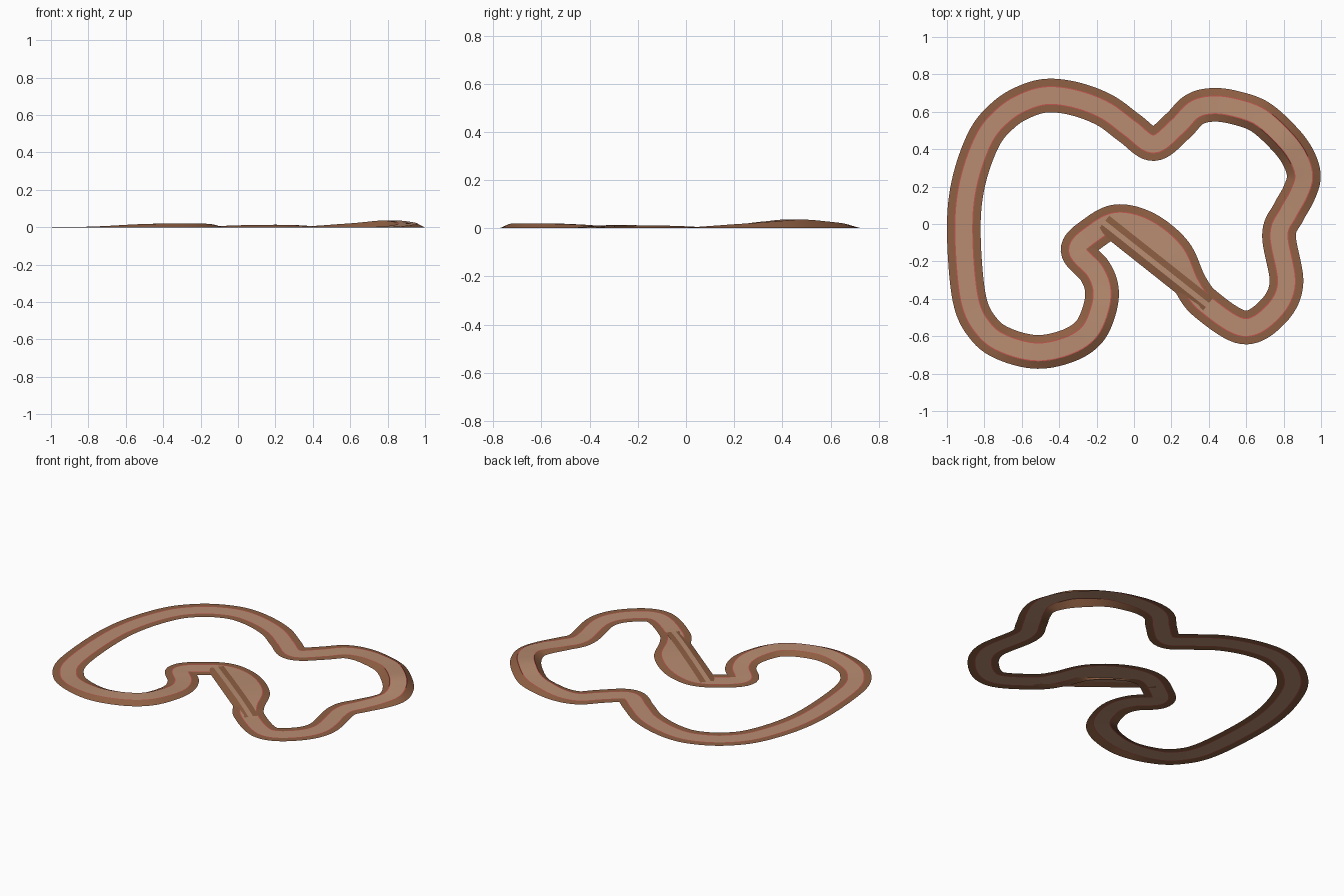
import bpy, math
from mathutils import Vector

if "Cube" in bpy.data.objects:
    bpy.data.objects.remove(bpy.data.objects["Cube"])


def material(name, color):
    m = bpy.data.materials.new(name)
    m.use_nodes = True
    m.diffuse_color = (*color, 1)
    m.node_tree.nodes["Principled BSDF"].inputs["Base Color"].default_value = (*color, 1)
    return m


EARTH, KERB, ROAD = range(3)
MATS = [material("earth brown", (0.275, 0.115, 0.056)),
        material("kerb red", (0.56, 0.09, 0.08)),
        material("road tan", (0.48, 0.265, 0.165))]

# Centre line of the circuit, clockwise: x, y, road height
PATH = [Vector(p) for p in [
    (-.91, -.04, .001), (-.885, .22, .001), (-.8, .46, .001), (-.69, .59, .001),
    (-.57, .66, .001), (-.45, .687, .001), (-.3, .665, .001), (-.15, .605, .001),
    (-.02, .51, .001), (.105, .427, .001), (.23, .52, .002), (.32, .61, .004),
    (.42, .637, .008), (.54, .622, .016), (.675, .572, .025), (.805, .455, .036),
    (.878, .355, .029), (.908, .255, .02), (.88, .16, .012), (.825, .06, .005),
    (.775, -.06, .002), (.815, -.32, .001), (.737, -.475, .001), (.585, -.553, .001),
    (.385, -.43, .002), (.3, -.32, .008), (.22, -.15, .011), (.07, -.025, .007),
    (-.09, .015, .002), (-.22, -.05, .002), (-.302, -.14, .003), (-.21, -.25, .006),
    (-.172, -.35, .01), (-.185, -.46, .016), (-.24, -.577, .02), (-.35, -.65, .02),
    (-.515, -.684, .017), (-.685, -.645, .007), (-.8, -.565, .002), (-.88, -.4, .001)]]
HUMP = (24, 29)          # stretch bordered by the straight ridge
STEPS = 10


def catmull(a, b, c, d, t):
    return 0.5 * (2 * b + (c - a) * t + (2 * a - 5 * b + 4 * c - d) * t * t
                  + (3 * b - a - 3 * c + d) * t ** 3)


def strip(name, rows, mats, closed):
    """Sheet through rows of points; mats gives one material per column."""
    n, w = len(rows), len(rows[0])
    faces, slots = [], []
    for i in range(n if closed else n - 1):
        j = (i + 1) % n
        for k in range(w - 1):
            faces.append((i * w + k, i * w + k + 1, j * w + k + 1, j * w + k))
            slots.append(mats[k])
    me = bpy.data.meshes.new(name)
    me.from_pydata([p for r in rows for p in r], [], faces)
    for m in MATS:
        me.materials.append(m)
    for poly, s in zip(me.polygons, slots):
        poly.material_index = s
    ob = bpy.data.objects.new(name, me)
    bpy.context.collection.objects.link(ob)
    bpy.ops.object.select_all(action='DESELECT')
    ob.select_set(True)
    bpy.context.view_layer.objects.active = ob
    bpy.ops.object.shade_smooth_by_angle(angle=math.radians(8))


# Circuit: embankment, kerb, road, kerb, embankment
line_a, line_b = Vector((-.14, .035, 0)), Vector((.415, -.405, 0))
along = (line_b - line_a).normalized()
above = Vector((-along.y, along.x, 0))
profile = [(.09, 0), (.05, 1), (.045, 1), (-.045, 1), (-.05, 1), (-.09, 0)]
n = len(PATH)
centre = [catmull(PATH[i - 1], PATH[i], PATH[(i + 1) % n], PATH[(i + 2) % n], s / STEPS)
          for i in range(n) for s in range(STEPS)]
rows = []
for i, p in enumerate(centre):
    d = centre[(i + 1) % len(centre)] - centre[i - 1]
    left = Vector((-d.y, d.x, 0)).normalized()
    row = []
    for off, lift in profile:
        q = p + left * off
        gap = (q - line_a).dot(above)
        # On the hump the road widens until it meets the ridge
        if HUMP[0] * STEPS < i < HUMP[1] * STEPS and off > 0 and gap > 0:
            q -= above * gap
        q.z = max(p.z, .001) * lift
        row.append(q)
    rows.append(row)
strip("circuit", rows, [EARTH, KERB, ROAD, KERB, EARTH], True)

# Straight ridge along the inside of the hump
ridge = []
for t, z in [(0, .0035), (.3, .0105), (.65, .0135), (.85, .011), (1, .0045)]:
    p = line_a.lerp(line_b, t)
    ridge.append([p + above * off + Vector((0, 0, h)) for off, h in
                  [(-.09, 0), (-.05, z), (-.022, z), (.012, z - .0005)]])
strip("straight_ridge", ridge, [EARTH, ROAD, EARTH], False)
